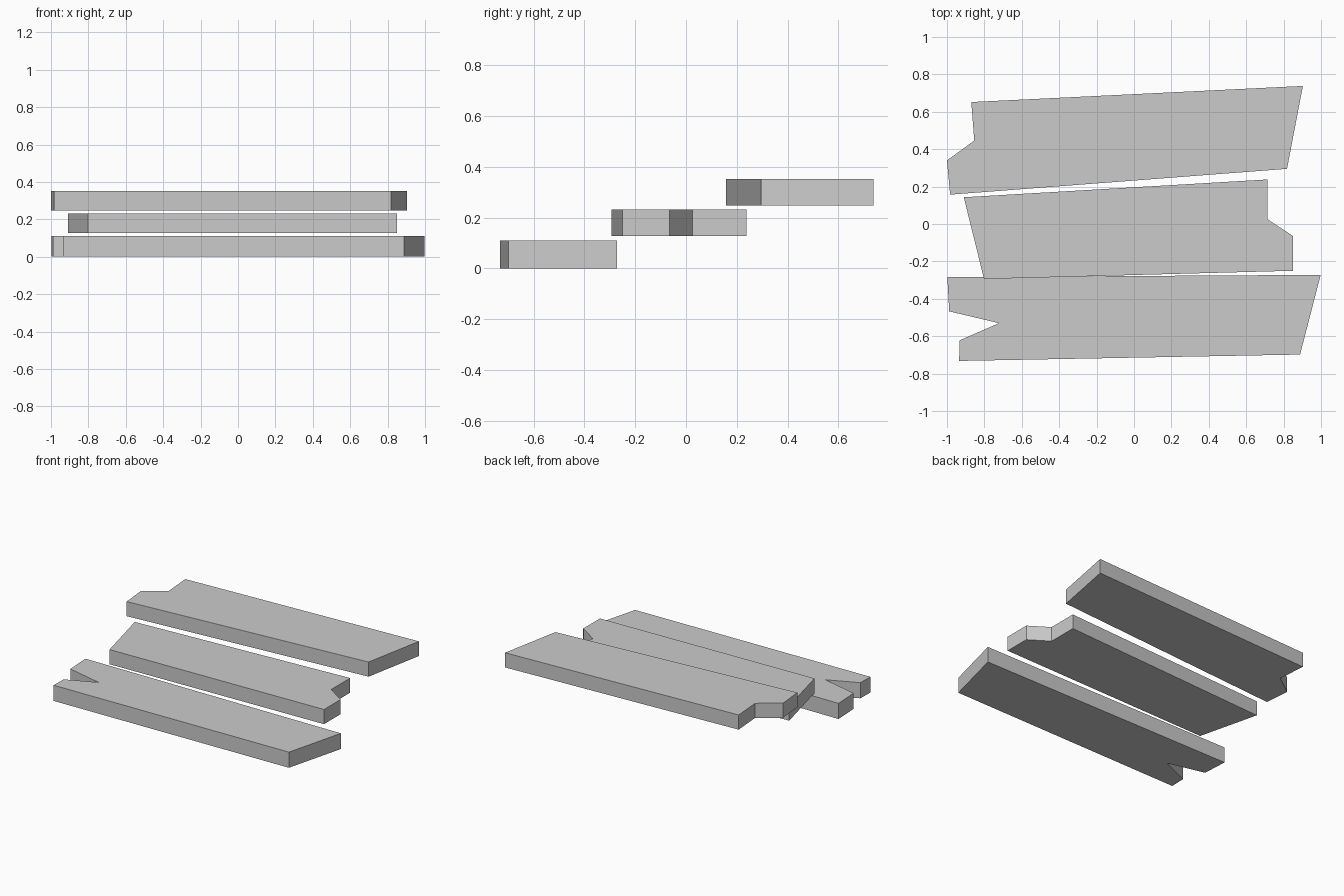
import bpy
import bmesh

cube = bpy.data.objects.get("Cube")
if cube:
    bpy.data.objects.remove(cube, do_unlink=True)

# One plain grey for every plank
GREY = (0.6, 0.6, 0.6, 1.0)
grey = bpy.data.materials.new("plain grey")
grey.use_nodes = True
grey.diffuse_color = GREY
grey.node_tree.nodes["Principled BSDF"].inputs["Base Color"].default_value = GREY


def plank(name, outline, bottom, top):
    """Extrude a flat counter-clockwise outline into a board."""
    bm = bmesh.new()
    base = bm.faces.new([bm.verts.new((x, y, bottom)) for x, y in outline])
    extruded = bmesh.ops.extrude_face_region(bm, geom=[base], use_keep_orig=True)
    raised = [v for v in extruded["geom"] if isinstance(v, bmesh.types.BMVert)]
    bmesh.ops.translate(bm, verts=raised, vec=(0, 0, top - bottom))
    bmesh.ops.recalc_face_normals(bm, faces=bm.faces)
    mesh = bpy.data.meshes.new(name)
    bm.to_mesh(mesh)
    bm.free()
    mesh.materials.append(grey)
    obj = bpy.data.objects.new(name, mesh)
    bpy.context.collection.objects.link(obj)
    return obj


# Front plank, with a deep split in its right end
plank("front_plank",
      [(-0.935, -0.732), (0.888, -0.698), (0.998, -0.272), (-0.998, -0.284),
       (-0.988, -0.467), (-0.722, -0.53), (-0.932, -0.622)],
      0.0, 0.111)

# Middle plank, with a broken corner at its left end
plank("middle_plank",
      [(-0.802, -0.294), (0.85, -0.25), (0.85, -0.064), (0.713, 0.026),
       (0.713, 0.238), (-0.91, 0.143)],
      0.128, 0.232)

# Back plank, with a broken corner at its right end
plank("back_plank",
      [(-0.983, 0.157), (0.818, 0.295), (0.903, 0.738), (-0.87, 0.652),
       (-0.854, 0.446), (-1.0, 0.34)],
      0.248, 0.352)
